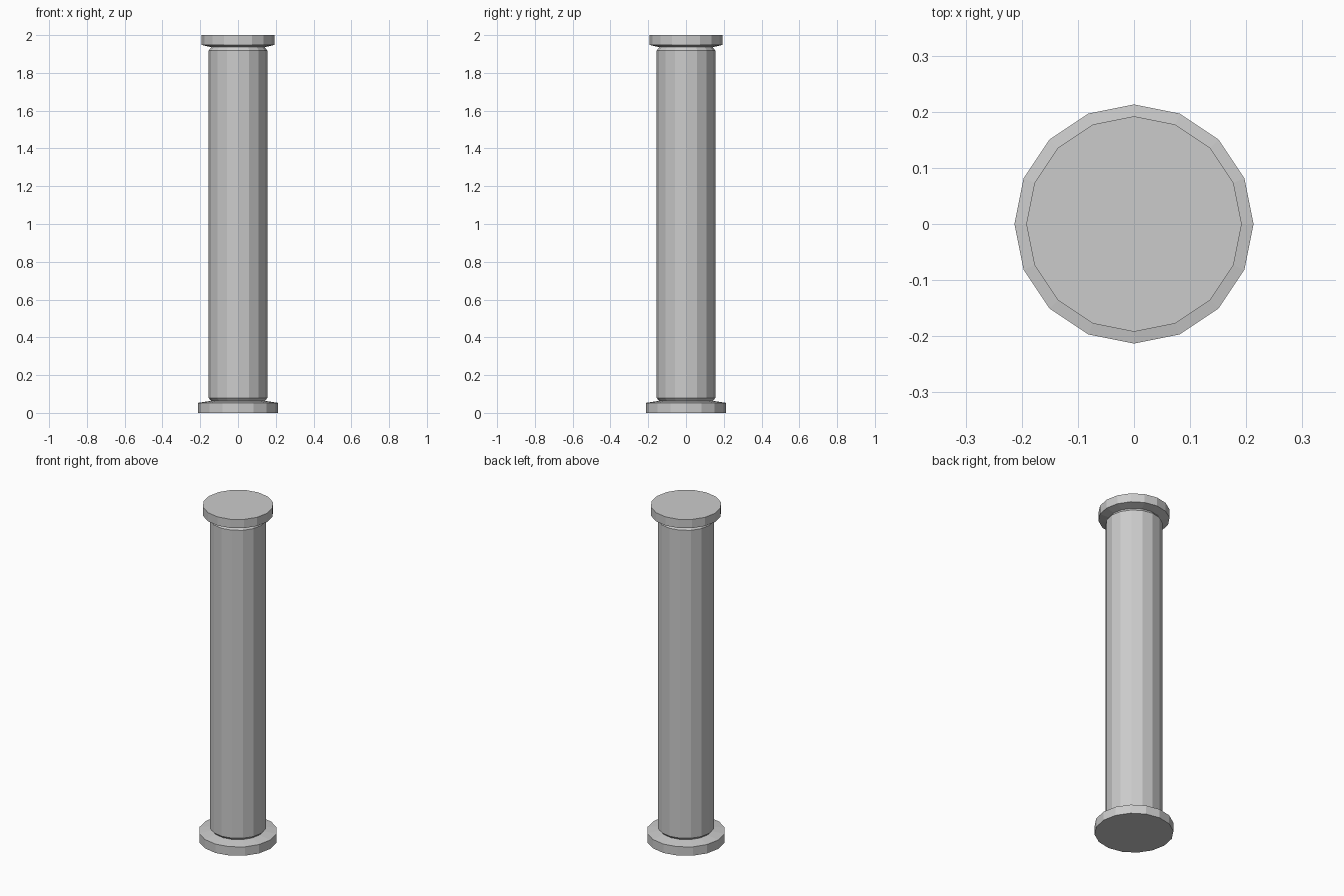
import bpy, bmesh
from math import cos, sin, tau

if "Cube" in bpy.data.objects:
    bpy.data.objects.remove(bpy.data.objects["Cube"])

SIDES = 16

# Column outline from bottom to top as (radius, z)
profile = [
    (0.213, 0.0), (0.213, 0.053),      # base disc
    (0.142, 0.064), (0.155, 0.078),    # lower groove
    (0.155, 1.918), (0.142, 1.936),    # shaft and upper groove
    (0.192, 1.948), (0.192, 2.0),      # cap disc
]


def lathe(name, outline):
    bm = bmesh.new()
    rings = [[bm.verts.new((r * cos(tau * i / SIDES), r * sin(tau * i / SIDES), z))
              for i in range(SIDES)] for r, z in outline]
    for low, high in zip(rings, rings[1:]):
        for i in range(SIDES):
            j = (i + 1) % SIDES
            bm.faces.new((low[i], low[j], high[j], high[i]))
    bm.faces.new(rings[0][::-1])
    bm.faces.new(rings[-1])
    mesh = bpy.data.meshes.new(name)
    bm.to_mesh(mesh)
    bm.free()
    obj = bpy.data.objects.new(name, mesh)
    bpy.context.collection.objects.link(obj)
    return obj


# One continuous flat-shaded column
lathe("column", profile)
